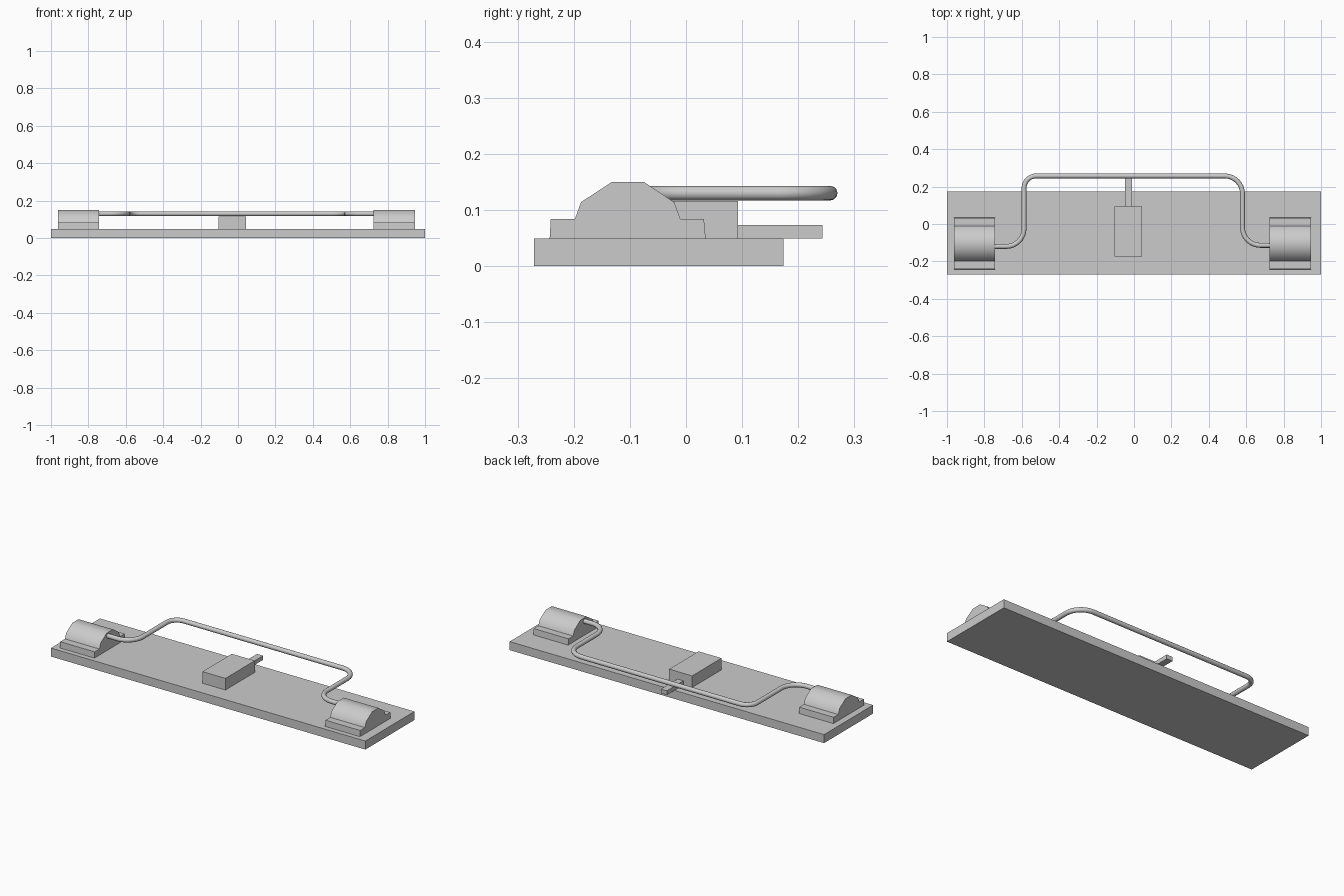
import bpy, bmesh, math
from mathutils import Vector

if "Cube" in bpy.data.objects:
    bpy.data.objects.remove(bpy.data.objects["Cube"])


def finish(bm, name):
    bmesh.ops.recalc_face_normals(bm, faces=bm.faces[:])
    me = bpy.data.meshes.new(name)
    bm.to_mesh(me)
    bm.free()
    ob = bpy.data.objects.new(name, me)
    bpy.context.collection.objects.link(ob)
    return ob


def smooth(ob, angle):
    bpy.ops.object.select_all(action='DESELECT')
    ob.select_set(True)
    bpy.context.view_layer.objects.active = ob
    bpy.ops.object.shade_smooth_by_angle(angle=math.radians(angle))


def box(name, lo, hi):
    bm = bmesh.new()
    bmesh.ops.create_cube(bm, size=1)
    lo, hi = Vector(lo), Vector(hi)
    for v in bm.verts:
        v.co = (lo + hi) / 2 + v.co * (hi - lo)
    return finish(bm, name)


def clamp(name, x0, x1, profile):
    bm = bmesh.new()
    face = bm.faces.new([bm.verts.new((x0, y, z)) for y, z in profile])
    ext = bmesh.ops.extrude_face_region(bm, geom=[face], use_keep_orig=True)
    moved = [g for g in ext['geom'] if isinstance(g, bmesh.types.BMVert)]
    bmesh.ops.translate(bm, verts=moved, vec=(x1 - x0, 0, 0))
    ob = finish(bm, name)
    smooth(ob, 40)


def rounded_path(corners, z, steps=8):
    # corners: (x, y, bend radius), all bends are right angles
    pts = []
    for i, (x, y, r) in enumerate(corners):
        p = Vector((x, y, z))
        if r == 0:
            pts.append(p)
            continue
        a = (Vector((*corners[i - 1][:2], z)) - p).normalized() * r
        b = (Vector((*corners[i + 1][:2], z)) - p).normalized() * r
        for k in range(steps + 1):
            t = math.pi / 2 * k / steps
            pts.append(p + a * (1 - math.sin(t)) + b * (1 - math.cos(t)))
    return pts


TOP = 0.049

# Base plate, central block and its tongue
box("base_plate", (-1, -0.271, 0), (1, 0.174, TOP))
box("centre_block", (-0.104, -0.174, TOP), (0.042, 0.093, 0.116))
box("tongue", (-0.049, 0.09, TOP), (-0.011, 0.243, 0.073))

# Flanged end clamps
profile = [(-0.243, TOP), (-0.241, 0.084), (-0.198, 0.084), (-0.187, 0.114),
           (-0.132, 0.150), (-0.075, 0.150), (-0.021, 0.114), (-0.010, 0.084),
           (0.032, 0.084), (0.035, TOP)]
clamp("left_clamp", -0.962, -0.743, profile)
clamp("right_clamp", 0.725, 0.946, profile)

# Bent rod
path = rounded_path([(-0.76, -0.120, 0), (-0.588, -0.120, 0.095),
                     (-0.588, 0.257, 0.065), (0.58, 0.257, 0.095),
                     (0.58, -0.114, 0.095), (0.74, -0.114, 0)], 0.130)
curve = bpy.data.curves.new("bent_rod", 'CURVE')
curve.dimensions = '3D'
curve.bevel_depth = 0.013
curve.bevel_resolution = 4
curve.use_fill_caps = True
spline = curve.splines.new('POLY')
spline.points.add(len(path) - 1)
for pt, co in zip(spline.points, path):
    pt.co = (*co, 1)
rod = bpy.data.objects.new("bent_rod", curve)
bpy.context.collection.objects.link(rod)
bpy.ops.object.select_all(action='DESELECT')
rod.select_set(True)
bpy.context.view_layer.objects.active = rod
bpy.ops.object.convert(target='MESH')
smooth(bpy.context.view_layer.objects.active, 40)
